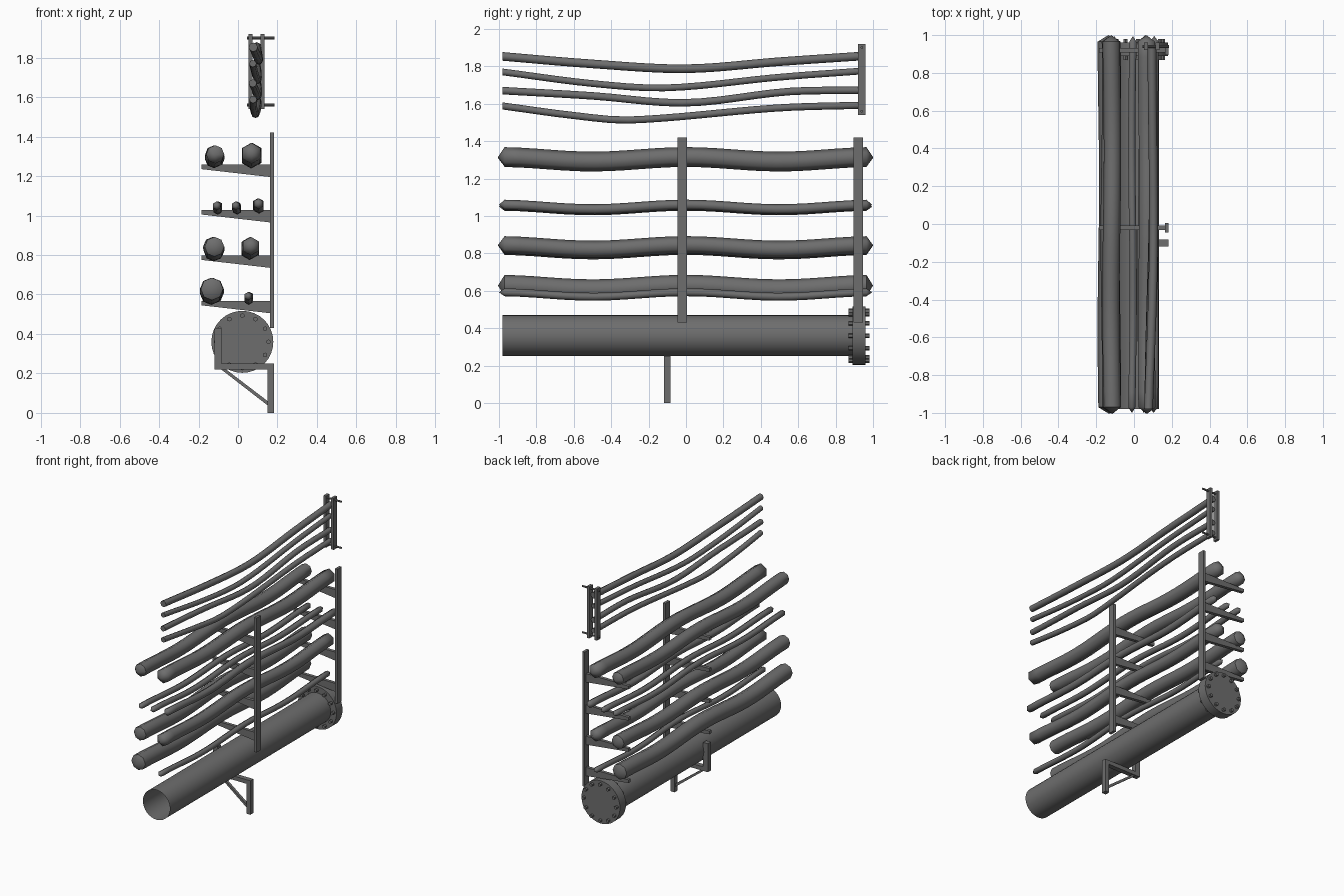
import bpy, bmesh, math
from mathutils import Vector, Matrix

if "Cube" in bpy.data.objects:
    bpy.data.objects.remove(bpy.data.objects["Cube"])

steel = bpy.data.materials.new("grey_steel")
steel.use_nodes = True
GREY = (0.155, 0.155, 0.155, 1)
steel.diffuse_color = GREY
steel.node_tree.nodes["Principled BSDF"].inputs["Base Color"].default_value = GREY


def finish(name, bm, smooth=None):
    bmesh.ops.recalc_face_normals(bm, faces=bm.faces)
    mesh = bpy.data.meshes.new(name)
    bm.to_mesh(mesh)
    bm.free()
    ob = bpy.data.objects.new(name, mesh)
    bpy.context.collection.objects.link(ob)
    mesh.materials.append(steel)
    if smooth:
        bpy.ops.object.select_all(action='DESELECT')
        ob.select_set(True)
        bpy.context.view_layer.objects.active = ob
        bpy.ops.object.shade_smooth_by_angle(angle=math.radians(smooth))
    return ob


def plate(name, outline, y0, y1):
    """Extrude an x-z outline from y0 to y1."""
    bm = bmesh.new()
    face = bm.faces.new([bm.verts.new((x, y0, z)) for x, z in outline])
    new = bmesh.ops.extrude_face_region(bm, geom=[face])["geom"]
    moved = [v for v in new if isinstance(v, bmesh.types.BMVert)]
    bmesh.ops.translate(bm, verts=moved, vec=(0, y1 - y0, 0))
    return finish(name, bm)


def box(name, x0, x1, y0, y1, z0, z1):
    return plate(name, [(x0, z0), (x1, z0), (x1, z1), (x0, z1)], y0, y1)


def rod(name, centre, radius, length, axis='Y', sides=32, caps=True):
    bm = bmesh.new()
    turn = Matrix.Rotation(math.pi / 2, 4, 'X' if axis == 'Y' else 'Y')
    bmesh.ops.create_cone(bm, cap_ends=caps, segments=sides, radius1=radius,
                          radius2=radius, depth=length,
                          matrix=Matrix.Translation(centre) @ turn)
    return finish(name, bm, 40)


def cable(name, path, radius, sides, tip=0.0):
    """Sweep a ring along a path of points; tip adds pointed ends."""
    bm = bmesh.new()
    rings = []
    for p in path:
        rings.append([bm.verts.new((p.x + radius * math.sin(math.tau * i / sides), p.y,
                                    p.z + radius * math.cos(math.tau * i / sides)))
                      for i in range(sides)])
    for a, b in zip(rings, rings[1:]):
        for i in range(sides):
            j = (i + 1) % sides
            bm.faces.new((a[i], a[j], b[j], b[i]))
    for ring, p, s in ((rings[0], path[0], -1), (rings[-1], path[-1], 1)):
        if tip:
            apex = bm.verts.new((p.x, p.y + s * tip, p.z))
            for i in range(sides):
                bm.faces.new((ring[i], ring[(i + 1) % sides], apex))
        else:
            bm.faces.new(ring)
    return finish(name, bm, 50 if sides > 6 else 61)


def spline(keys, y):
    """Smooth value through (y, value) keys."""
    n = len(keys)
    k = next((i for i in range(n - 2) if y <= keys[i + 1][0]), n - 2)

    def slope(i):
        a, b = keys[max(i - 1, 0)], keys[min(i + 1, n - 1)]
        return (b[1] - a[1]) / (b[0] - a[0])
    (ya, va), (yb, vb) = keys[k], keys[k + 1]
    h = yb - ya
    t = (y - ya) / h
    return ((2*t**3 - 3*t*t + 1) * va + (t**3 - 2*t*t + t) * h * slope(k)
            + (3*t*t - 2*t**3) * vb + (t**3 - t*t) * h * slope(k + 1))


# Rack posts with tapered arms
for side, yc in (("middle", -0.02), ("back", 0.92)):
    box(side + "_rack_post", 0.163, 0.183, yc - 0.025, yc + 0.025, 0.43, 1.42)
    for n in range(4):
        top = 1.258 - 0.23 * n
        plate(f"{side}_rack_arm_{n + 1}",
              [(-0.185, top), (0.163, top), (0.163, top - 0.063), (-0.185, top - 0.023)],
              yc - 0.012, yc + 0.012)

# Sagging cables resting on the arms: x, z, radius, sides
rack = [(-0.118, 1.31, 0.046, 8), (0.07, 1.315, 0.053, 6),
        (-0.103, 1.05, 0.022, 6), (-0.008, 1.05, 0.022, 6), (0.103, 1.06, 0.027, 6),
        (-0.123, 0.842, 0.05, 8), (0.062, 0.845, 0.047, 6),
        (-0.132, 0.628, 0.057, 8), (0.055, 0.592, 0.021, 6)]
for n, (x, z, r, sides) in enumerate(rack):
    path = []
    for i in range(25):
        y = -0.97 + 1.935 * i / 24
        path.append(Vector((x + 0.004 * math.sin(4 * y + n), y,
                            z - 0.012 * (1 - math.cos(math.tau * y)))))
    cable(f"rack_cable_{n + 1}", path, r, sides, 0.035 if r > 0.03 else 0.03)

# Wavy upper cables
upper = [(0.023, [(-0.98, 1.853), (-0.5, 1.813), (0, 1.787), (0.5, 1.825), (0.94, 1.855)]),
         (0.018, [(-0.98, 1.77), (-0.5, 1.708), (-0.1, 1.685), (0.5, 1.742), (0.94, 1.775)]),
         (0.02, [(-0.98, 1.67), (-0.5, 1.642), (0, 1.605), (0.55, 1.665), (0.94, 1.672)]),
         (0.019, [(-0.98, 1.588), (-0.6, 1.537), (-0.3, 1.513), (0.5, 1.578), (0.94, 1.592)])]
for n, (r, keys) in enumerate(upper):
    path = []
    for i in range(21):
        y = -0.98 + 1.92 * i / 20
        path.append(Vector((0.095 + 0.02 * math.sin(2.2 * (0.94 - y) + 0.3 * n) * (0.94 - y) / 1.9,
                            y, spline(keys, y))))
    cable(f"upper_cable_{n + 1}", path, r, 8)

# Clamp holding the upper cables
for side, x in (("right", 0.063), ("left", 0.125)):
    box(side + "_clamp_bar", x - 0.01, x + 0.01, 0.92, 0.96, 1.54, 1.92)
for level, z in (("lower", 1.56), ("upper", 1.9)):
    rod(level + "_clamp_rod", (0.115, 0.94, z), 0.007, 0.14, 'X', 8)

# Large open pipe with bolted flange
PX, PZ = 0.022, 0.36
rod("main_pipe", (PX, -0.045, PZ), 0.11, 1.87, caps=False)
rod("flange", (PX, 0.925, PZ), 0.157, 0.07)
for i in range(12):
    a = math.tau * i / 12
    rod(f"flange_bolt_{i + 1}",
        (PX + 0.133 * math.sin(a), 0.924, PZ + 0.133 * math.cos(a)), 0.012, 0.112, sides=6)

# Pipe bracket
Y0, Y1 = -0.118, -0.082
box("bracket_post", 0.15, 0.183, Y0, Y1, 0, 0.25)
box("bracket_shelf", -0.12, 0.15, Y0, Y1, 0.22, 0.25)
box("bracket_stop", -0.12, -0.083, Y0, Y1, 0.25, 0.43)
plate("bracket_brace", [(-0.085, 0.22), (-0.06, 0.22), (0.15, 0.06), (0.15, 0.038)],
      Y0 + 0.008, Y1 - 0.008)
